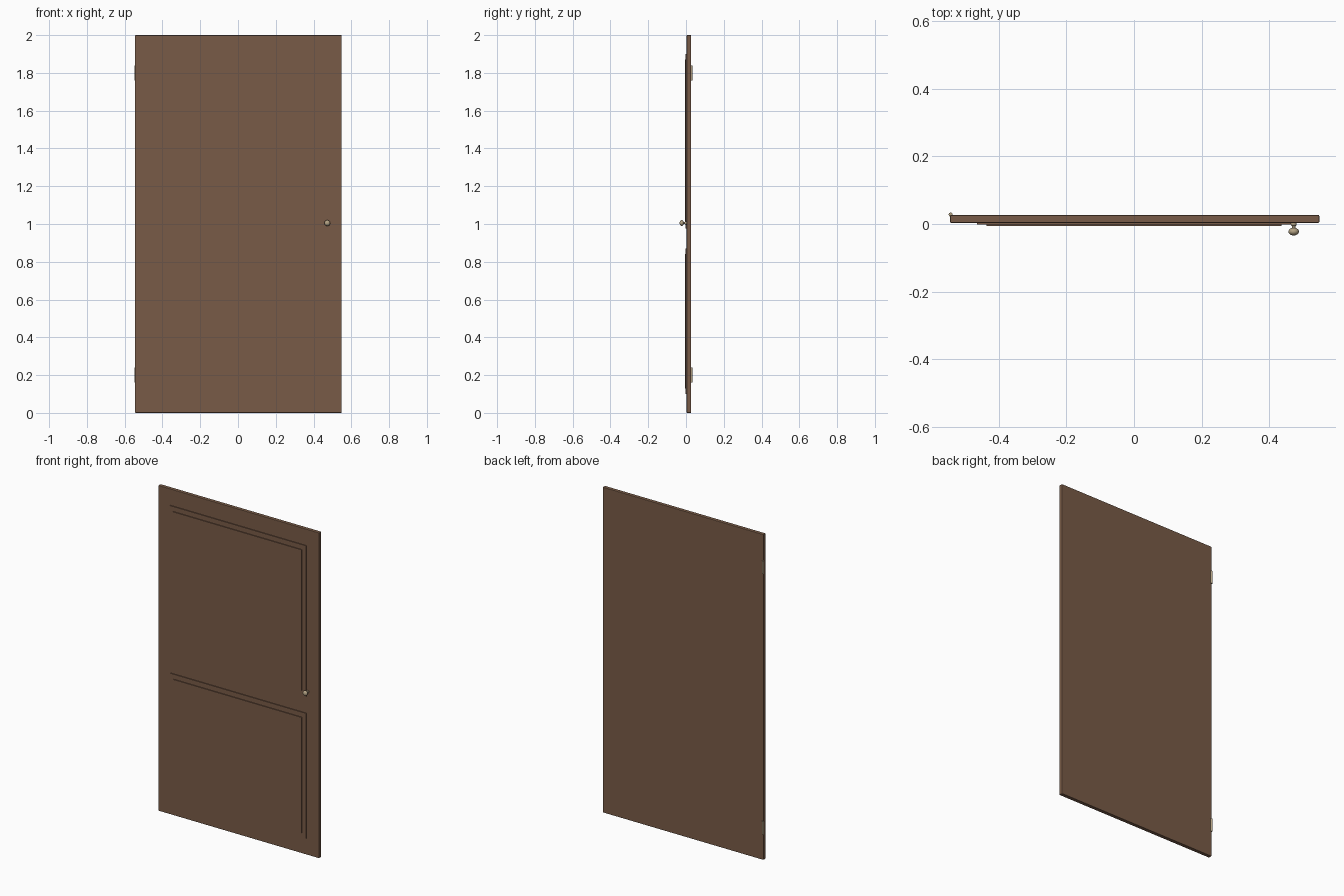
import bpy, bmesh, math
from mathutils import Matrix

if "Cube" in bpy.data.objects:
    bpy.data.objects.remove(bpy.data.objects["Cube"])


def material(name, rgb):
    m = bpy.data.materials.new(name)
    m.diffuse_color = (*rgb, 1)
    m.use_nodes = True
    m.node_tree.nodes["Principled BSDF"].inputs["Base Color"].default_value = m.diffuse_color
    return m


wood = material("brown_wood", (0.19, 0.105, 0.063))
brass = material("aged_brass", (0.45, 0.36, 0.23))


def add_object(name, bm, mat):
    mesh = bpy.data.meshes.new(name)
    bm.to_mesh(mesh)
    bm.free()
    mesh.materials.append(mat)
    obj = bpy.data.objects.new(name, mesh)
    bpy.context.collection.objects.link(obj)
    return obj


def box(name, x, y, z, mat, bevel=0.0):
    """Box from (min, max) ranges, with optional softened edges."""
    bm = bmesh.new()
    size = [r[1] - r[0] for r in (x, y, z)]
    mid = [(r[0] + r[1]) / 2 for r in (x, y, z)]
    bmesh.ops.create_cube(bm, size=1, matrix=Matrix.Translation(mid) @ Matrix.Diagonal((*size, 1)))
    obj = add_object(name, bm, mat)
    if bevel:
        mod = obj.modifiers.new("soft_edges", 'BEVEL')
        mod.width, mod.segments = bevel, 2
    return obj


def smooth(obj):
    bpy.ops.object.select_all(action='DESELECT')
    obj.select_set(True)
    bpy.context.view_layer.objects.active = obj
    bpy.ops.object.shade_smooth_by_angle(angle=math.radians(40))


# Door slab
FRONT, BACK = 0.0035, 0.0265
box("door_slab", (-0.545, 0.549), (FRONT, BACK), (0, 2), wood, 0.003)

# Two raised panels, each a thin moulding with a smaller field on top
for label, low, high in (("lower", 0.10, 0.87), ("upper", 0.975, 1.90)):
    box(label + "_panel_moulding", (-0.465, 0.465), (-0.0015, FRONT + 0.002), (low, high), wood)
    box(label + "_panel_field", (-0.437, 0.437), (-0.0065, 0), (low + 0.03, high - 0.03), wood)

# Hinge barrels on the back left edge
for label, z in (("lower", 0.20), ("upper", 1.80)):
    bm = bmesh.new()
    bmesh.ops.create_cone(bm, cap_ends=True, segments=24, radius1=0.006, radius2=0.006,
                          depth=0.08, matrix=Matrix.Translation((-0.543, 0.028, z)))
    smooth(add_object(label + "_hinge", bm, brass))

# Door knob: turned profile of (radius, y), spun about the y axis
profile = [(0, 0.004), (0.008, 0.004), (0.008, -0.004), (0.005, -0.006), (0.005, -0.012)]
for i in range(2, 13):
    a = math.pi * i / 12
    profile.append((0.0155 * math.sin(a), -0.0225 + 0.0115 * math.cos(a)))
bm = bmesh.new()
verts = [bm.verts.new((0.473 + r, y, 1.005)) for r, y in profile]
edges = [bm.edges.new(pair) for pair in zip(verts, verts[1:])]
bmesh.ops.spin(bm, geom=verts + edges, cent=(0.473, 0, 1.005), axis=(0, 1, 0),
               angle=2 * math.pi, steps=32, use_merge=True)
bmesh.ops.remove_doubles(bm, verts=bm.verts, dist=0.00005)
bmesh.ops.recalc_face_normals(bm, faces=bm.faces)
smooth(add_object("door_knob", bm, brass))
